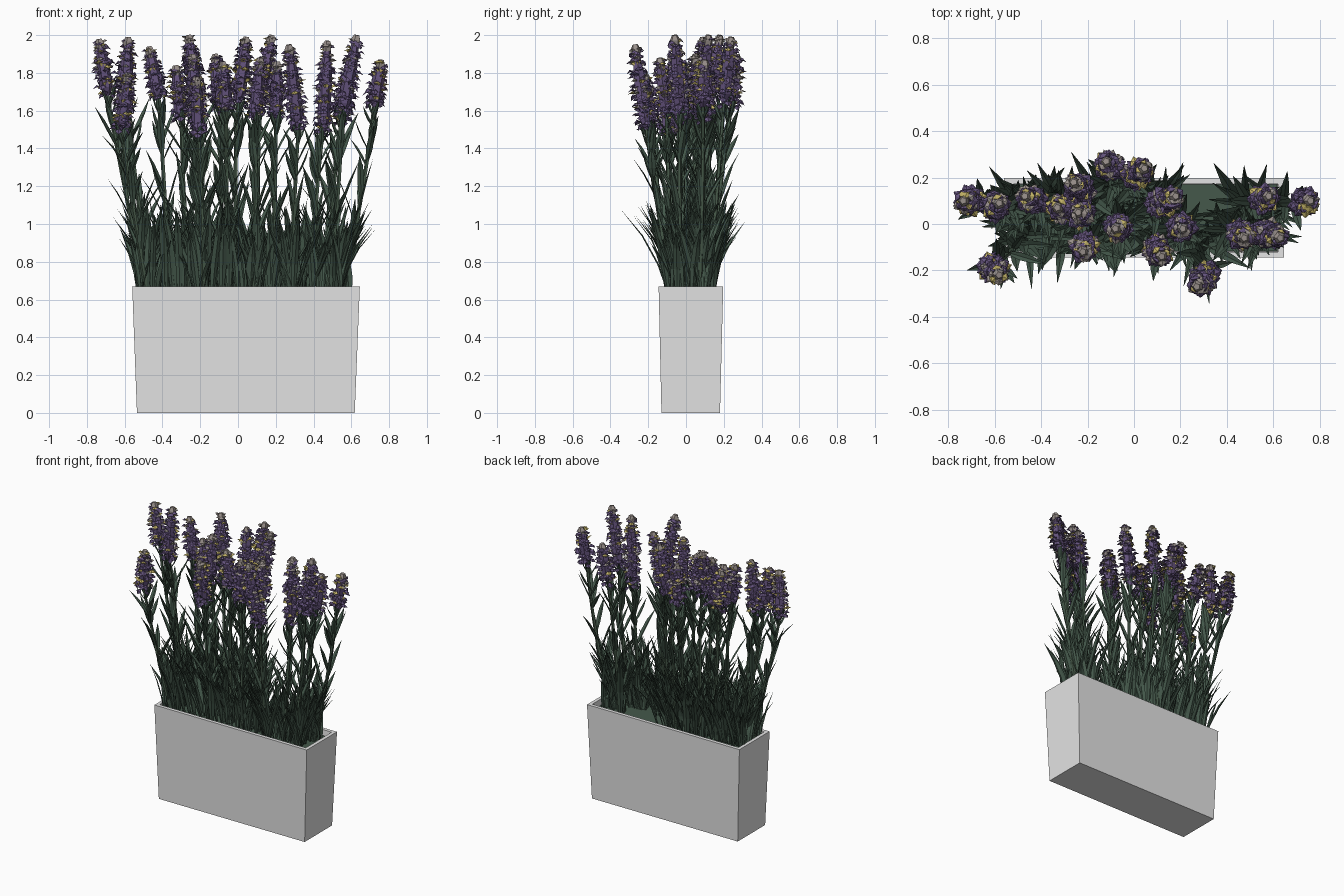
import bpy, bmesh, math, random
from mathutils import Vector

if "Cube" in bpy.data.objects:
    bpy.data.objects.remove(bpy.data.objects["Cube"])

random.seed(7)
U = random.uniform
UP = Vector((0, 0, 1))


def material(name, rgb):
    m = bpy.data.materials.new(name)
    m.diffuse_color = (*rgb, 1)
    m.use_nodes = True
    m.node_tree.nodes["Principled BSDF"].inputs["Base Color"].default_value = m.diffuse_color
    return m


WHITE = material("planter white", (0.78, 0.78, 0.78))
GREEN = material("leaf green", (0.058, 0.098, 0.07))
STEM = material("stem green", (0.065, 0.105, 0.07))
PURPLE = material("petal purple", (0.125, 0.085, 0.20))
YELLOW = material("petal yellow", (0.52, 0.43, 0.13))
BEIGE = material("bud beige", (0.32, 0.28, 0.26))


class Part:
    """Collects faces for one object."""
    def __init__(self, name, mats):
        self.name, self.mats, self.bm = name, mats, bmesh.new()

    def face(self, pts, mat=0):
        f = self.bm.faces.new([p if isinstance(p, bmesh.types.BMVert) else self.bm.verts.new(p) for p in pts])
        f.material_index = mat

    def loft(self, rings, mat=0, closed=True, caps=(False, False)):
        rows = [[self.bm.verts.new(p) for p in r] for r in rings]
        n = len(rows[0])
        for a, b in zip(rows, rows[1:]):
            for i in range(n if closed else n - 1):
                j = (i + 1) % n
                self.face((a[i], a[j], b[j], b[i]), mat)
        if caps[0]:
            self.face(rows[0][::-1], mat)
        if caps[1]:
            self.face(rows[-1], mat)

    def finish(self):
        me = bpy.data.meshes.new(self.name)
        self.bm.to_mesh(me)
        self.bm.free()
        for m in self.mats:
            me.materials.append(m)
        ob = bpy.data.objects.new(self.name, me)
        bpy.context.collection.objects.link(ob)


def rect(x0, x1, y0, y1, z):
    return [Vector(p) for p in ((x0, y0, z), (x1, y0, z), (x1, y1, z), (x0, y1, z))]


def frame(axis):
    a = axis.normalized()
    u = a.cross(Vector((0, 1, 0.01))).normalized()
    return u, a.cross(u)


def ring(c, axis, r, n=6):
    u, v = frame(axis)
    return [c + (u * math.cos(k * math.tau / n) + v * math.sin(k * math.tau / n)) * r for k in range(n)]


# tapered planter box with a thin rim, and the green bed inside it
planter = Part("planter", [WHITE])
planter.loft([rect(-.535, .618, -.13, .18, 0), rect(-.56, .645, -.145, .197, .67),
              rect(-.535, .62, -.12, .172, .67), rect(-.53, .615, -.115, .168, .61)], caps=(True, False))
planter.finish()
bed = Part("planting_bed", [GREEN])
bed.face(rect(-.531, .616, -.116, .169, .63))
bed.finish()

leaves = Part("leaves", [GREEN])
stems = Part("stems", [STEM])
spikes = Part("flower_spikes", [PURPLE, YELLOW, BEIGE])


def leaf(base, az, length, tilt, bend, width):
    """Pointed blade with a folded middle, bending outward along its length."""
    out = Vector((math.cos(az), math.sin(az), 0))
    side = Vector((-out.y, out.x, 0))
    p, rows = base.copy(), []
    for i, w in enumerate((.5, 1, .85, .04)):
        t = tilt + bend * i / 3
        d = out * math.sin(t) + UP * math.cos(t)
        nrm = out * math.cos(t) - UP * math.sin(t)
        half = side * width * w / 2
        rows.append([p - half, p + nrm * width * w * .18, p + half])
        p = p + d * length / 3
    leaves.loft(rows, closed=False)


def petal(c, out, axis, length, width, lift, mat):
    """Small pitched floret with a raised middle."""
    side = axis.cross(out).normalized()
    d = out * math.cos(lift) + axis * math.sin(lift)
    n = axis * math.cos(lift) - out * math.sin(lift)
    mid = c + d * length * .6
    a, b = mid - side * width / 2, mid + side * width / 2
    tip = c + d * length - n * length * .25
    top = mid + n * width * .3
    for tri in ((c, a, top), (c, top, b), (a, tip, top), (top, tip, b)):
        spikes.face(tri, mat)


def spike(bottom, top):
    """Flower head: core, loose whorls of florets, and a blunt bud on top."""
    axis = (top - bottom).normalized()
    height = (top - bottom).length
    u, v = frame(axis)
    spikes.loft([ring(bottom, axis, .012), ring(bottom.lerp(top, .15), axis, .034),
                 ring(bottom.lerp(top, .6), axis, .034), ring(bottom.lerp(top, .93), axis, .018)], 0, caps=(True, True))
    cap = [ring(bottom.lerp(top, 1 - s / height), axis, r, 5) for s, r in ((.055, .022), (.025, .027), (0, .015))]
    spikes.loft(cap, 2, caps=(True, True))
    count = max(6, round(height / .034))
    for i in range(count):
        t = (i + .3) / count
        size = .6 + .48 * math.sin(math.pi * min(1, .22 + t * .78))
        for k in range(9):
            a = (k + i * .5) * math.tau / 9 + U(-.25, .25)
            out = u * math.cos(a) + v * math.sin(a)
            c = bottom + axis * (height * t * .95 + U(-.014, .014)) + out * .022 * size
            pick = random.random()
            mat = 1 if pick < .15 else 2 if pick < .22 + .2 * t else 0
            lift = U(.3, 1.1) if mat else U(-.6, .8)
            petal(c, out, axis, U(.032, .052) * size, U(.034, .05), lift, mat)


# flower heads: bottom xyz, top xyz
HEADS = [
    (-.69, .10, 1.68, -.735, .10, 1.98), (-.60, .07, 1.62, -.58, .09, 1.99),
    (-.62, -.18, 1.50, -.58, -.22, 1.80), (-.42, .10, 1.66, -.47, .12, 1.94),
    (-.22, .13, 1.68, -.26, .18, 2.0), (-.30, .06, 1.55, -.33, .07, 1.84),
    (-.21, -.09, 1.47, -.22, -.12, 1.78), (-.23, .04, 1.58, -.24, .05, 1.90),
    (-.10, .24, 1.62, -.12, .27, 1.90), (-.06, -.01, 1.60, -.08, -.02, 1.86),
    (.00, .20, 1.64, .045, .24, 1.99), (.10, .08, 1.60, .18, .12, 2.0),
    (.09, -.10, 1.56, .12, -.14, 1.88), (.20, -.01, 1.56, .21, -.02, 1.86),
    (.32, -.21, 1.50, .27, -.27, 1.95), (.45, -.04, 1.48, .475, -.06, 1.97),
    (.55, -.03, 1.58, .63, -.06, 2.0), (.55, .10, 1.54, .58, .12, 1.81),
    (.72, .09, 1.62, .76, .10, 1.87),
]

for h in HEADS:
    low, top = Vector(h[:3]), Vector(h[3:])
    root = Vector((max(-.48, min(.55, low.x * .86)), max(-.07, min(.12, low.y * .8)), .62))
    ctrl = root.lerp(low, .6) + Vector((U(-.03, .03), U(-.02, .02), 0))

    def path(t):
        return root * (1 - t) ** 2 + ctrl * 2 * t * (1 - t) + low * t * t

    stems.loft([ring(path(i / 7), UP, .013 - .003 * i / 7, 5) for i in range(8)])
    spike(low, top)
    # dense tuft of blades at the foot
    for k in range(17):
        az = k * 2.4 + U(-.4, .4)
        foot = root + Vector((U(-.05, .05), U(-.03, .03), 0))
        leaf(foot, az, U(.26, .54), U(.04, .34), U(.15, .65), U(.032, .048))
    # leaves climbing the stem, thinning out upward
    for k in range(8):
        leaf(path(.12 + .05 * k), k * 2.4 + U(-.4, .4), U(.2, .34), U(.2, .5), U(.1, .4), U(.028, .042))
    a0 = U(0, 6)
    for k in range(6):
        leaf(path(.64 + .03 * k), a0 + k * 2.2, U(.16, .26), U(.3, .6), U(-.2, .35), U(.03, .044))
    for k in range(4):
        leaf(path(.88 + .02 * k), a0 + 1 + k * 1.7, U(.1, .16), U(.35, .6), U(-.3, 0), U(.026, .036))

# outer blades arching past the ends and sides of the planter
for s, x in ((math.pi, -.47), (0, .53)):
    for k in range(14):
        leaf(Vector((x + U(-.03, .03), U(-.08, .13), .64)), s + U(-.8, .8),
             U(.35, .5), U(.1, .3), U(.3, .8), U(.034, .046))
for s, y in ((-math.pi / 2, -.06), (math.pi / 2, .11)):
    for k in range(24):
        leaf(Vector((U(-.48, .55) if s < 0 else U(-.48, .2), y, .64)), s + U(-.7, .7),
             U(.3, .5), U(.1, .3), U(.2, .7), U(.034, .046))

for part in (leaves, stems, spikes):
    part.finish()
